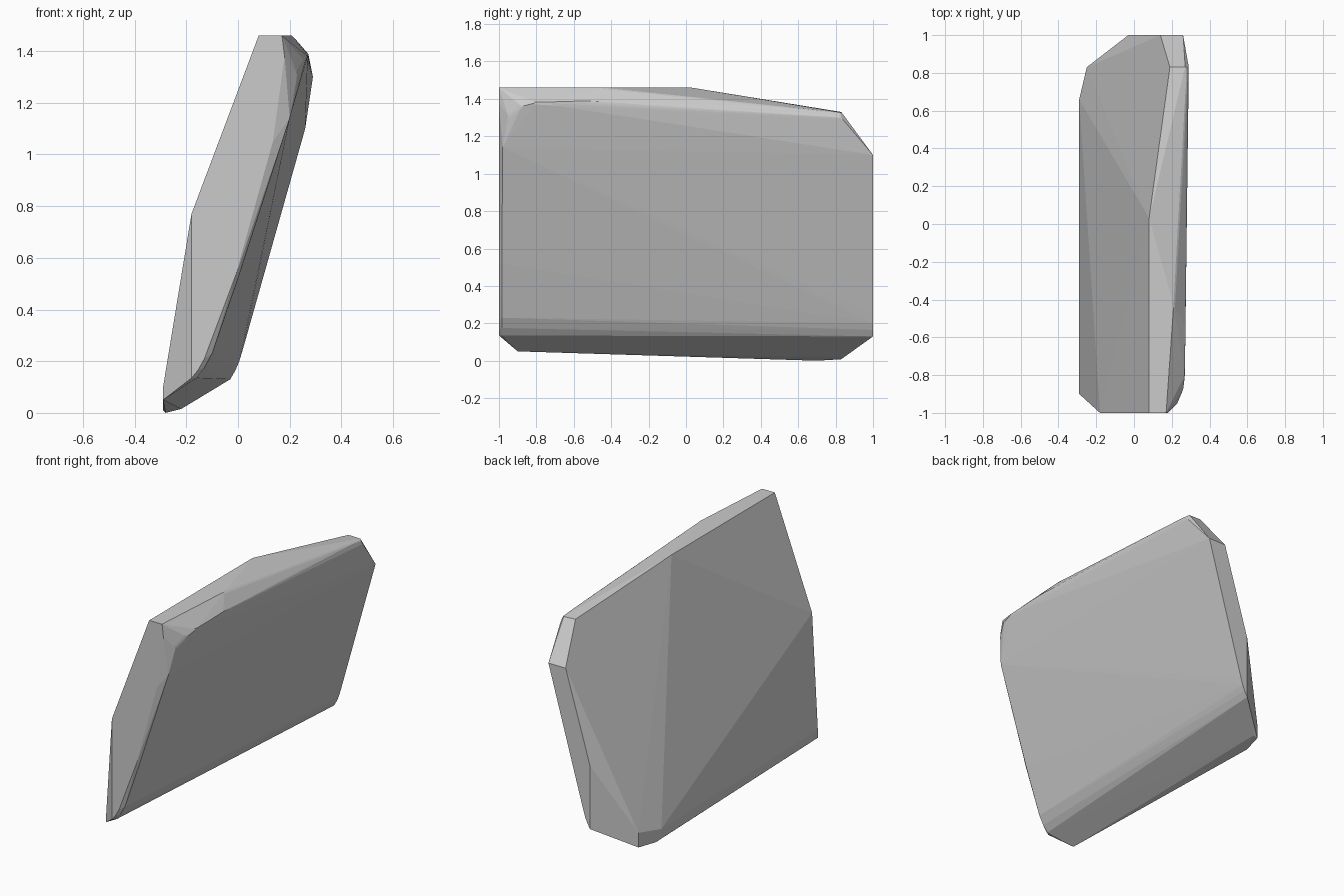
import bpy, bmesh

if "Cube" in bpy.data.objects:
    bpy.data.objects.remove(bpy.data.objects["Cube"])

# Leaning slab: convex hull around a handful of section outlines

# front end outline (x, z) on y = -1
front_end = [(-.18, .77), (.08, 1.46), (.17, 1.46), (.18, 1.38), (.135, 1.05),
             (-.01, .53), (-.13, .21), (-.155, .165), (-.18, .135)]
# rounded rim just behind the front end (x, y, z)
front_rim = [(.23, -.95, 1.31), (.26, -.88, 1.36), (.27, -.8, 1.38),
             (.20, -.98, 1.14), (.0, -.985, .52), (-.10, -.985, .23),
             (-.13, -.985, .175), (-.16, -.98, .135)]
# back end outline (x, z) on y = 1
back_end = [(.14, 1.10), (.26, 1.10), (.02, .25), (.005, .20),
            (-.01, .165), (-.03, .13), (-.03, .53)]
# top ridge and upper edge
top_edge = [(.08, .03, 1.46), (.21, -.43, 1.46), (.19, .83, 1.33),
            (.28, .83, 1.33), (.29, .83, 1.30), (.272, -.55, 1.39)]
# lower left foot
foot = [(-.29, -.9, .10), (-.29, -.9, .05), (-.29, .66, .07), (-.29, .66, .01),
        (-.25, .83, .10), (-.25, .83, .008), (-.28, .70, .0), (-.22, .83, .015)]

points = ([(x, -1, z) for x, z in front_end] + front_rim
          + [(x, 1, z) for x, z in back_end] + top_edge + foot)

bm = bmesh.new()
for p in points:
    bm.verts.new(p)
hull = bmesh.ops.convex_hull(bm, input=bm.verts)
loose = [v for v in bm.verts if not v.link_faces]
bmesh.ops.delete(bm, geom=loose, context='VERTS')
# soften the long right-hand edges with small facets
soft = [e for e in bm.edges if len(e.link_faces) == 2
        and .2 < e.calc_face_angle(0) < .6
        and all(v.co.x > .15 and v.co.z > 1.2 and v.co.y > -.99 for v in e.verts)]
bmesh.ops.bevel(bm, geom=soft, offset=.02, segments=2, profile=.5,
                affect='EDGES', clamp_overlap=True)
bmesh.ops.recalc_face_normals(bm, faces=bm.faces)

mesh = bpy.data.meshes.new("leaning_slab")
bm.to_mesh(mesh)
bm.free()
slab = bpy.data.objects.new("leaning_slab", mesh)
bpy.context.collection.objects.link(slab)
